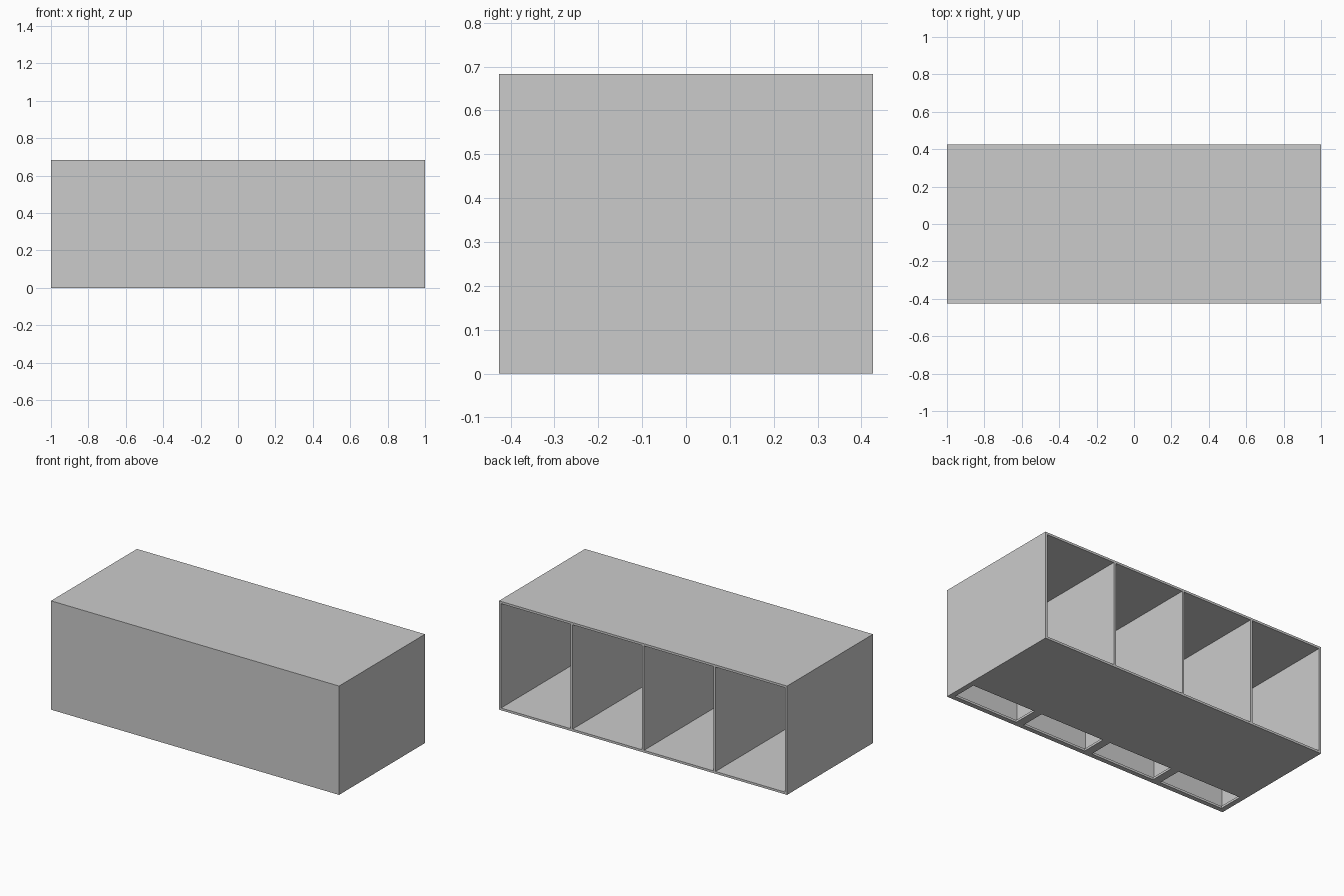
import bpy, bmesh
from mathutils import Matrix, Vector

old = bpy.data.objects.get("Cube")
if old:
    bpy.data.objects.remove(old, do_unlink=True)

W, D, H = 2.0, 0.852, 0.683    # outer size
T = 0.014                      # panel thickness
PITCH = (W - T) / 4            # bay spacing

grey = bpy.data.materials.new("plain_grey")
grey.use_nodes = True
colour = (0.6, 0.6, 0.6, 1)
grey.diffuse_color = colour
grey.node_tree.nodes["Principled BSDF"].inputs["Base Color"].default_value = colour


def box(name, size, centre, open_back=False):
    bm = bmesh.new()
    bmesh.ops.create_cube(bm, size=1, matrix=Matrix.LocRotScale(Vector(centre), None, Vector(size)))
    if open_back:
        bm.normal_update()
        back = [f for f in bm.faces if f.normal.y > 0.9]
        bmesh.ops.delete(bm, geom=back, context='FACES')
    mesh = bpy.data.meshes.new(name)
    bm.to_mesh(mesh)
    bm.free()
    mesh.materials.append(grey)
    obj = bpy.data.objects.new(name, mesh)
    bpy.context.collection.objects.link(obj)
    return obj


# Thin-walled case, open at the back
case = box("case", (W, D, H), (0, 0, H / 2), open_back=True)
shell = case.modifiers.new("wall_thickness", 'SOLIDIFY')
shell.thickness = T
shell.offset = -1
shell.use_even_offset = True

# One slot per bay through the floor, near the front
slot = box("slot_cutter", (0.445, 0.159, 4 * T), (-1.5 * PITCH, -D / 2 + 0.109, 0))
row = slot.modifiers.new("row", 'ARRAY')
row.count = 4
row.use_relative_offset = False
row.use_constant_offset = True
row.constant_offset_displace = (PITCH, 0, 0)
slot.hide_render = True
slot.display_type = 'WIRE'
cut = case.modifiers.new("floor_slots", 'BOOLEAN')
cut.operation = 'DIFFERENCE'
cut.solver = 'EXACT'
cut.object = slot

# Bake the cut, then drop the cutter
bpy.context.view_layer.update()
baked = bpy.data.meshes.new_from_object(case.evaluated_get(bpy.context.evaluated_depsgraph_get()))
case.modifiers.clear()
case.data = baked
bpy.data.objects.remove(slot, do_unlink=True)

# Upright dividers between the four bays
for i, side in enumerate(("right", "middle", "left")):
    box(side + "_divider", (T, D - T, H - 2 * T), ((i - 1) * PITCH, T / 2, H / 2))
